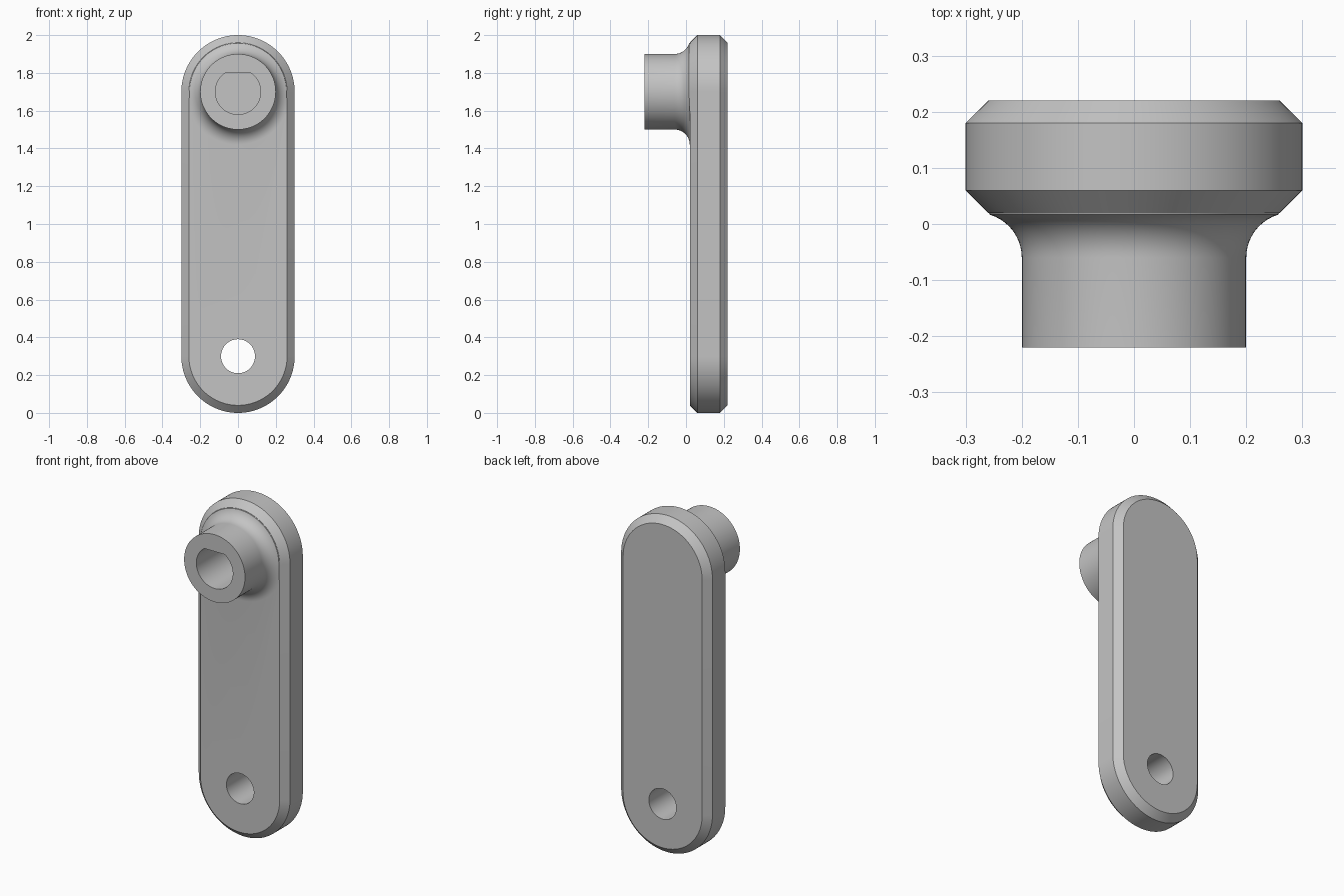
import bpy, bmesh
from math import sin, cos, acos, pi

if "Cube" in bpy.data.objects:
    bpy.data.objects.remove(bpy.data.objects["Cube"])

LOW, HIGH = 0.3, 1.7          # heights of the two arc centres
SIDES = 96

grey = bpy.data.materials.new("plain grey")
grey.use_nodes = True
colour = (0.55, 0.55, 0.55, 1)
grey.diffuse_color = colour
grey.node_tree.nodes["Principled BSDF"].inputs["Base Color"].default_value = colour


def loft(name, rings):
    """Join closed rings of points into a capped solid."""
    bm = bmesh.new()
    loops = [[bm.verts.new(p) for p in ring] for ring in rings]
    for a, b in zip(loops, loops[1:]):
        for i in range(len(a)):
            j = (i + 1) % len(a)
            bm.faces.new((a[i], a[j], b[j], b[i]))
    bm.faces.new(loops[0])
    bm.faces.new(loops[-1])
    bmesh.ops.recalc_face_normals(bm, faces=bm.faces)
    mesh = bpy.data.meshes.new(name)
    bm.to_mesh(mesh)
    bm.free()
    mesh.materials.append(grey)
    obj = bpy.data.objects.new(name, mesh)
    bpy.context.collection.objects.link(obj)
    return obj


def stadium(r, y):
    half = SIDES // 2
    arc = [pi * i / half for i in range(half + 1)]
    return ([(r * cos(t), y, HIGH + r * sin(t)) for t in arc] +
            [(-r * cos(t), y, LOW - r * sin(t)) for t in arc])


def circle(radius, y, z, top=1.0):
    """Ring about the y axis; top flattens it into a D shape."""
    angles = [2 * pi * i / SIDES for i in range(SIDES)]
    return [(radius * cos(t), y, z + min(radius * sin(t), top)) for t in angles]


def combine(target, other, operation):
    mod = target.modifiers.new(operation, 'BOOLEAN')
    mod.operation, mod.object, mod.solver = operation, other, 'EXACT'
    bpy.context.view_layer.objects.active = target
    bpy.ops.object.modifier_apply(modifier=mod.name)
    bpy.data.objects.remove(other)


# Chamfered arm plate
arm = loft("crank_arm", [stadium(0.26, 0.02), stadium(0.3, 0.06),
                         stadium(0.3, 0.18), stadium(0.26, 0.22)])

# Hub whose root fillet is trimmed where it meets the plate's chamfer
FILLET, OUTER, RIM, STEPS = 0.08, 0.28, 0.257, 10


def rim_limit(t):
    return RIM if sin(t) >= 0 else min(OUTER, RIM / max(abs(cos(t)), 0.01))


def fillet_ring(k, skirt=0.0):
    ring = []
    for i in range(SIDES):
        t = 2 * pi * i / SIDES
        a = acos((OUTER - rim_limit(t)) / FILLET) * k / STEPS
        r = OUTER - FILLET * cos(a) + skirt * 0.4
        ring.append((r * cos(t), -0.06 + FILLET * sin(a) + skirt, HIGH + r * sin(t)))
    return ring


hub = loft("hub", [circle(0.2, -0.22, HIGH)] +
           [fillet_ring(k) for k in range(STEPS + 1)] + [fillet_ring(STEPS, 0.015)])
combine(arm, hub, 'UNION')

# Blind D-shaped shaft socket and the handle hole
socket = loft("socket_cutter", [circle(0.12, y, HIGH, 0.1) for y in (-0.3, 0.12)])
combine(arm, socket, 'DIFFERENCE')
hole = loft("hole_cutter", [circle(0.09, y, LOW) for y in (-0.1, 0.4)])
combine(arm, hole, 'DIFFERENCE')

bpy.ops.object.select_all(action='DESELECT')
arm.select_set(True)
bpy.context.view_layer.objects.active = arm
bpy.ops.object.shade_smooth_by_angle(angle=pi / 6)
